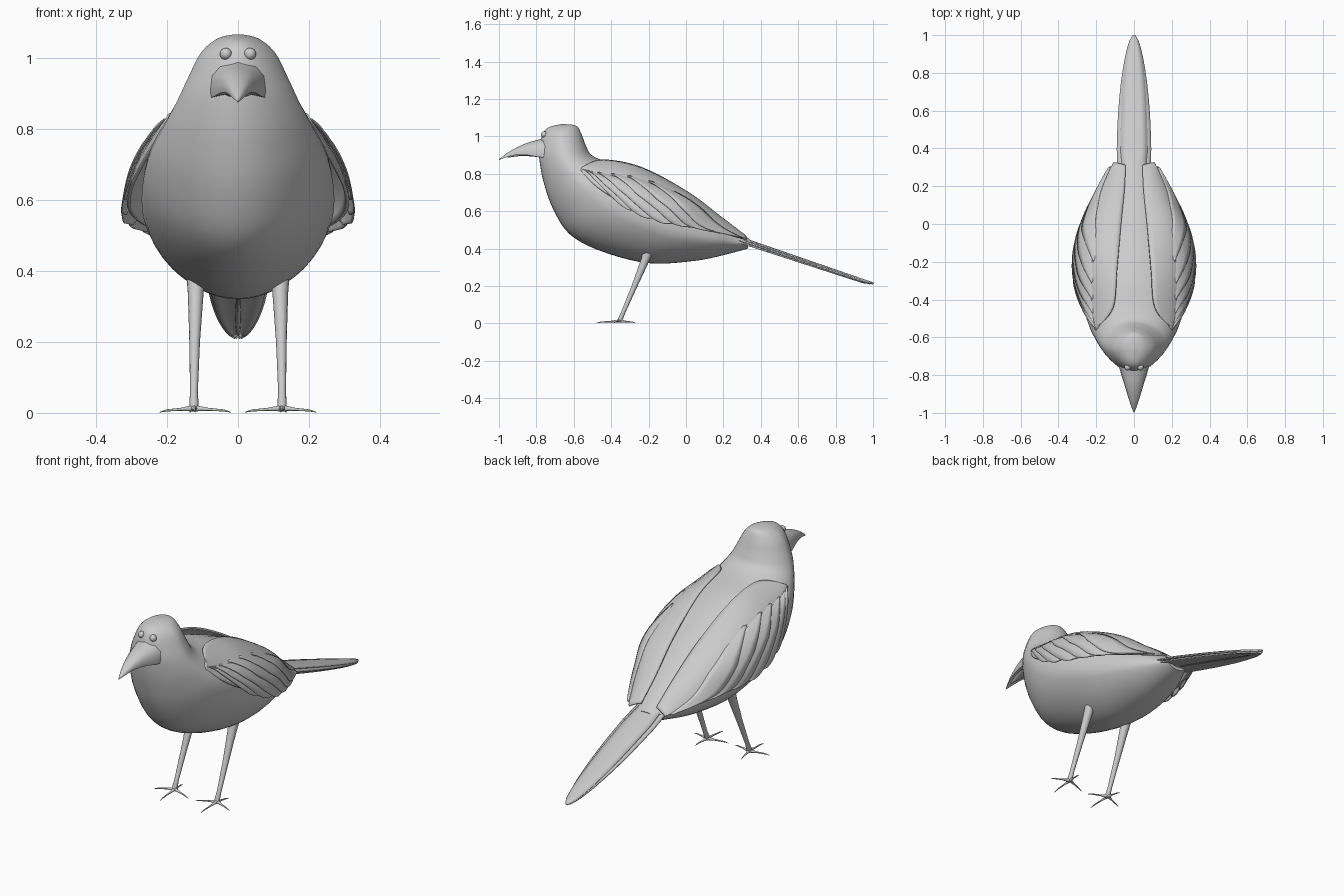
import bpy, bmesh, math
from mathutils import Vector

if "Cube" in bpy.data.objects:
    bpy.data.objects.remove(bpy.data.objects["Cube"])


def spline(pts, t):
    """Smooth (Catmull-Rom) point on a list of tuples, t in 0..1."""
    n = len(pts) - 1
    i = min(int(t * n), n - 1)
    f = t * n - i
    p = [Vector(pts[min(max(k, 0), n)]) for k in (i - 1, i, i + 1, i + 2)]
    return 0.5 * (2 * p[1] + (p[2] - p[0]) * f
                  + (2 * p[0] - 5 * p[1] + 4 * p[2] - p[3]) * f ** 2
                  + (3 * p[1] - p[0] - 3 * p[2] + p[3]) * f ** 3)


def make(name, rows, closed=False, thick=0):
    """Skin rows of points into a smooth mesh; closed rows become a capped tube."""
    bm = bmesh.new()
    vs = [[bm.verts.new(p) for p in r] for r in rows]
    m = len(rows[0])
    for a, b in zip(vs, vs[1:]):
        for j in range(m if closed else m - 1):
            k = (j + 1) % m
            bm.faces.new((a[j], a[k], b[k], b[j]))
    if closed:
        bm.faces.new(vs[0])
        bm.faces.new(vs[-1])
    bmesh.ops.recalc_face_normals(bm, faces=bm.faces)
    me = bpy.data.meshes.new(name)
    bm.to_mesh(me)
    bm.free()
    ob = bpy.data.objects.new(name, me)
    bpy.context.collection.objects.link(ob)
    if thick:
        mod = ob.modifiers.new("thickness", 'SOLIDIFY')
        mod.thickness = thick
        mod.offset = 0
    bpy.context.view_layer.objects.active = ob
    bpy.ops.object.select_all(action='DESELECT')
    ob.select_set(True)
    bpy.ops.object.shade_smooth_by_angle(angle=math.radians(40))
    return ob


def loft(name, secs, steps=48, sides=32, keel=0.0):
    """Oval sections (front y, front z, back y, back z, half width); keel narrows the front."""
    rows = []
    for i in range(steps + 1):
        py, pz, qy = spline([s[:3] for s in secs], i / steps)
        qz, w, _ = spline([(s[3], s[4], 0) for s in secs], i / steps)
        row = []
        for j in range(sides):
            a = 2 * math.pi * j / sides
            c = math.cos(a)
            x = max(w, .0005) * math.sin(a) * (1 - keel * max(0, -c))
            row.append((x, (py + qy) / 2 + c * (qy - py) / 2,
                        (pz + qz) / 2 + c * (qz - pz) / 2))
        rows.append(row)
    return make(name, rows, closed=True)


# Head and body in one flowing form
loft("body", [
    (-.67, 1.065, -.64, 1.065, .012), (-.735, 1.048, -.585, 1.056, .06),
    (-.768, 1.01, -.56, 1.015, .105), (-.785, .93, -.535, .95, .142),
    (-.782, .86, -.505, .90, .17), (-.76, .75, -.43, .868, .207),
    (-.71, .61, -.30, .835, .25), (-.62, .475, -.15, .775, .27),
    (-.45, .385, 0, .695, .264), (-.2, .322, .1, .625, .23),
    (.05, .335, .2, .55, .17), (.22, .37, .28, .49, .105),
    (.33, .40, .34, .45, .06)], steps=60, sides=40, keel=.22)

# Down-curved beak: (y, ridge z, lower edge z, half width)
beak_secs = [(-.73, 1.0, .885, .085), (-.79, .982, .89, .07),
             (-.85, .965, .90, .051), (-.91, .938, .90, .033),
             (-.96, .908, .888, .017), (-1.0, .878, .873, .001)]
rows = []
for i in range(21):
    y, top, low = spline([s[:3] for s in beak_secs], i / 20)
    w = max(spline([(s[3], 0, 0) for s in beak_secs], i / 20)[0], .0008)
    h = top - low
    half = [(0, 0), (.65, .15), (.92, .42), (1, .8), (.97, 1)]
    prof = [(x * w, y, top - d * h) for x, d in half] + [(0, y, low + h * .15)]
    rows.append(prof + [(-p[0], p[1], p[2]) for p in prof[-2:0:-1]])
make("upper_beak", rows, closed=True)
loft("lower_beak", [(-.74, .88, -.74, .93, .05), (-.80, .89, -.80, .925, .042),
                    (-.88, .895, -.88, .918, .024), (-.955, .886, -.955, .896, .004)],
     steps=12, sides=16)


def limb(name, pts):
    """Tapered round tube through (x, y, z, radius) points."""
    rows = []
    n = len(pts)
    for i, p in enumerate(pts):
        d = Vector(pts[min(i + 1, n - 1)][:3]) - Vector(pts[max(i - 1, 0)][:3])
        q = d.to_track_quat('Z', 'Y')
        rows.append([Vector(p[:3]) + q @ Vector((p[3] * math.cos(k * math.pi / 6),
                     p[3] * math.sin(k * math.pi / 6), 0)) for k in range(12)])
    make(name, rows, closed=True)


# Wing surface: three guide curves from shoulder to rump
inner = [(.19, -.545, .84), (.11, -.44, .872), (.09, -.24, .832),
         (.068, 0, .705), (.05, .18, .57), (.045, .31, .472)]
middle = [(.197, -.558, .83), (.215, -.44, .80), (.237, -.25, .752),
          (.216, 0, .656), (.145, .18, .546), (.08, .32, .462)]
outer = [(.2, -.56, .815), (.258, -.465, .72), (.303, -.30, .625),
         (.298, -.10, .56), (.23, .09, .51), (.105, .325, .448)]


def wing_point(u, v, lift=0):
    u = min(max(u, 0), 1)
    a, m, b = (spline(c, u) for c in (inner, middle, outer))
    p = a * (2 * v - 1) * (v - 1) + m * 4 * v * (1 - v) + b * v * (2 * v - 1)
    return p + Vector((.85, 0, .5)) * lift


# Feathers are given by root and tip in wing coordinates (along, across)
feathers = [((.03, .62), (.45, 1.04)), ((.09, .56), (.56, 1.07)),
            ((.17, .50), (.67, 1.09)), ((.26, .44), (.78, 1.10)),
            ((.35, .40), (.88, 1.11)), ((.45, .36), (.97, 1.10))]

for side, s in (("left", 1), ("right", -1)):
    flip = lambda p: (p[0] * s, p[1], p[2])

    # Eye
    bpy.ops.mesh.primitive_uv_sphere_add(segments=20, ring_count=12, radius=.017,
                                         location=(.034 * s, -.758, 1.01))
    bpy.context.object.name = side + "_eye"
    bpy.ops.object.shade_smooth()

    # Wing sheet and its overlapping flight feathers
    make(side + "_wing", [[flip(wing_point(i / 30, j / 14)) for j in range(15)]
                          for i in range(31)], thick=.010)
    for k, ((u0, v0), (u1, v1)) in enumerate(feathers):
        rows = []
        for i in range(25):
            t = i / 24
            u, v = u0 + (u1 - u0) * t, v0 + (v1 - v0) * t ** 1.1
            w = .11 * math.sqrt(max(1 - (2 * max(t, .5) - 1) ** 4, .003)) * min(1, .25 + 2 * t)
            rows.append([flip(wing_point(u + c * w * .45, v - c * w, .003 + .009 * min(1, 4 * t)
                              - .005 * c)) for c in (-1, -.5, 0, .5, 1)])
        make(f"{side}_wing_feather_{k + 1}", rows, thick=.004)

    # Leg and four toes
    limb(side + "_leg", [(.118 * s, -.195, .40, .028), (.119 * s, -.22, .335, .022),
                         (.122 * s, -.275, .20, .015), (.124 * s, -.335, .06, .011),
                         (.124 * s, -.35, .025, .013), (.124 * s, -.355, .006, .010)])
    for k, (tx, ty) in enumerate([(.12, -.48), (.02, -.385), (.22, -.385), (.135, -.27)]):
        bx, by = .124, -.352
        limb(f"{side}_toe_{k + 1}", [
            (bx * s, by, .013, .009),
            ((bx + (tx - bx) * .4) * s, by + (ty - by) * .4, .010, .004),
            ((bx + (tx - bx) * .8) * s, by + (ty - by) * .8, .007, .003),
            (tx * s, ty, .002, .001)])


# Layered tail: a wide central feather over narrower side feathers
def tail_feather(name, x0, hw, tip, drop, s):
    rows = []
    for i in range(25):
        t = i / 24
        y = .24 + (tip - .24) * t
        z = .478 - .345 * (y - .24) - drop * (1 - .6 * t)
        w = hw * math.sqrt(max(1 - t ** 2.6, .004)) * min(1, .8 + t)
        cx = x0 * (1 - .8 * t ** 2.5)
        rows.append([(s * (cx + c * w), y, z - .006 * c * c)
                     for c in (-1, -.5, 0, .5, 1)])
    make(name, rows, thick=.007)


tail_feather("tail_centre_feather", 0, .072, 1.0, 0, 1)
for side, s in (("left", 1), ("right", -1)):
    tail_feather(side + "_tail_feather_1", .047, .045, .985, .013, s)
    tail_feather(side + "_tail_feather_2", .040, .044, .96, .025, s)
